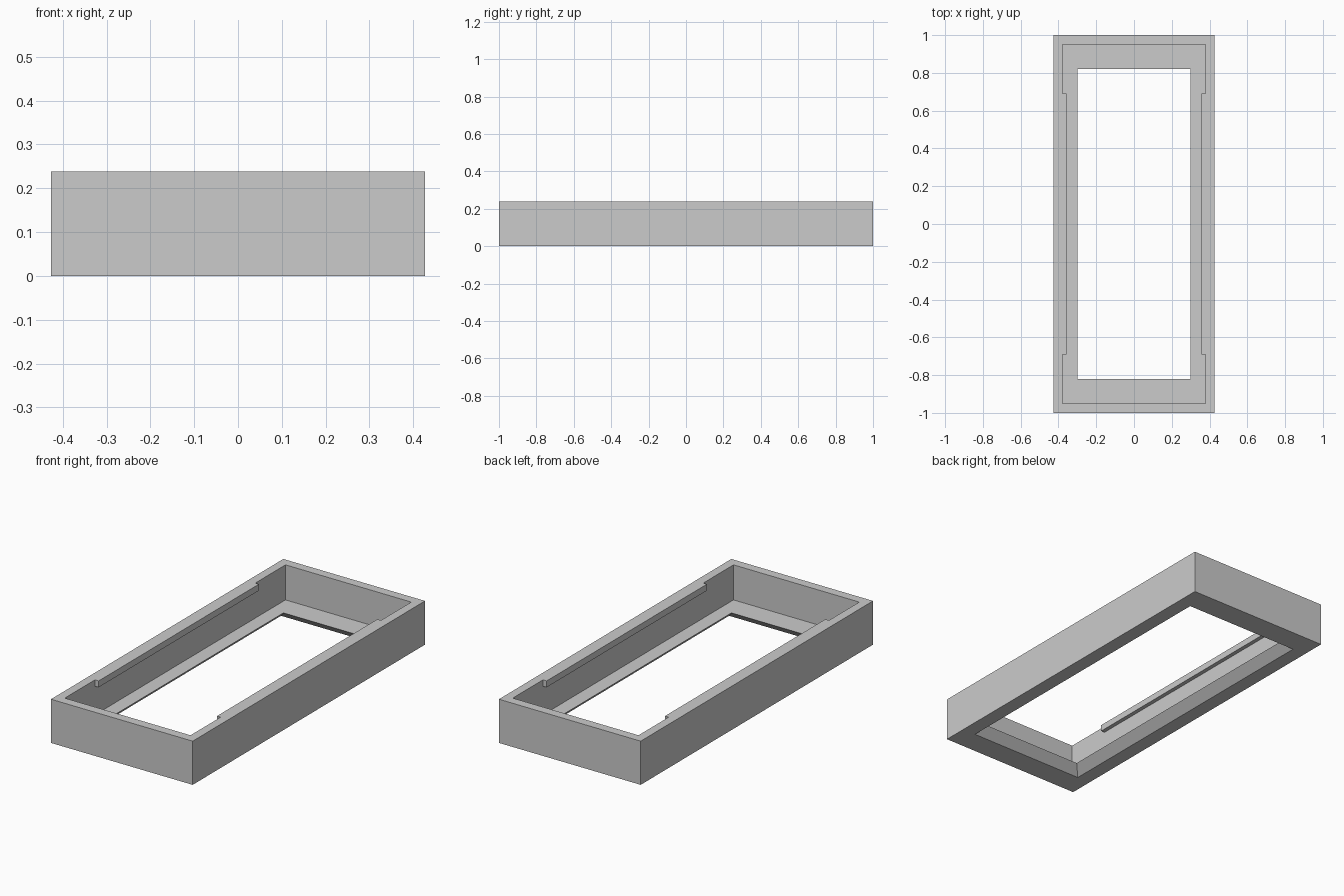
import bpy
import bmesh

cube = bpy.data.objects.get("Cube")
if cube:
    bpy.data.objects.remove(cube, do_unlink=True)

HEIGHT = 0.238
FLOOR = 0.047
INNER_X, INNER_Y = 0.379, 0.95

# Single plain grey
grey = bpy.data.materials.new("plain grey")
grey.use_nodes = True
colour = (0.6, 0.6, 0.6, 1)
grey.diffuse_color = colour
grey.node_tree.nodes["Principled BSDF"].inputs["Base Color"].default_value = colour


def add_object(name, bm):
    bmesh.ops.recalc_face_normals(bm, faces=bm.faces)
    mesh = bpy.data.meshes.new(name)
    bm.to_mesh(mesh)
    bm.free()
    mesh.materials.append(grey)
    obj = bpy.data.objects.new(name, mesh)
    bpy.context.collection.objects.link(obj)
    return obj


def rectangle_ring(bm, x, y, z):
    return [bm.verts.new((sx * x, sy * y, z))
            for sx, sy in ((-1, -1), (1, -1), (1, 1), (-1, 1))]


# Frame: a closed profile swept around a rectangle, with a bevelled opening
profile = [
    (0.427, 1, 0), (0.427, 1, HEIGHT),
    (INNER_X, INNER_Y, HEIGHT), (INNER_X, INNER_Y, FLOOR),
    (0.3, 0.82, FLOOR), (0.348, 0.868, 0),
]
bm = bmesh.new()
rings = [rectangle_ring(bm, *p) for p in profile]
for i, ring in enumerate(rings):
    following = rings[(i + 1) % len(rings)]
    for j in range(4):
        k = (j + 1) % 4
        bm.faces.new((ring[j], ring[k], following[k], following[j]))
add_object("frame", bm)

# Retaining rails: thin lips flush with the rim on both long walls
RAIL_INNER, RAIL_HALF, RAIL_DEPTH = 0.357, 0.69, 0.035
for name, side in (("left_rail", 1), ("right_rail", -1)):
    bm = bmesh.new()
    bmesh.ops.create_cube(bm, size=1)
    bmesh.ops.scale(bm, verts=bm.verts,
                    vec=(INNER_X - RAIL_INNER, 2 * RAIL_HALF, RAIL_DEPTH))
    bmesh.ops.translate(bm, verts=bm.verts,
                        vec=(side * (INNER_X + RAIL_INNER) / 2, 0,
                             HEIGHT - RAIL_DEPTH / 2))
    # The face against the wall is hidden, so it is left open
    hidden = [f for f in bm.faces if f.calc_center_median().x * side > INNER_X - 0.001]
    bmesh.ops.delete(bm, geom=hidden, context='FACES_ONLY')
    add_object(name, bm)
